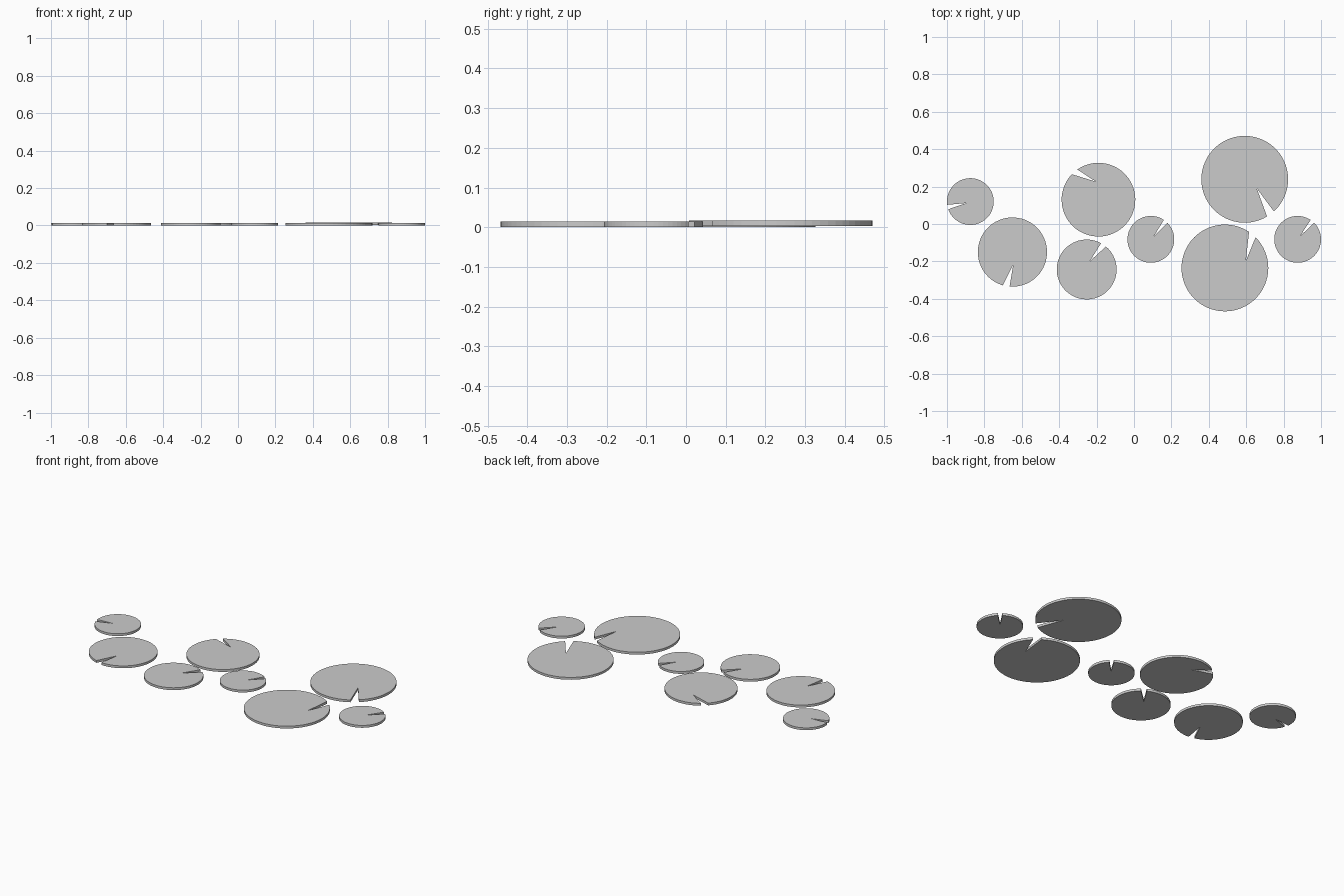
import bpy, bmesh
from math import cos, sin, radians

if "Cube" in bpy.data.objects:
    bpy.data.objects.remove(bpy.data.objects["Cube"])

THICK = 0.014
GAP = 11.25      # angular width of the notch at the rim, degrees
SEGS = 62        # rim segments outside the notch


def lily_pad(name, x, y, r, notch, apex, z=0.0):
    """Flat disc with a wedge notch; notch = start angle, apex = offset from centre."""
    bm = bmesh.new()
    start, sweep = notch + GAP, 360 - GAP
    pts = [(r * cos(radians(start + sweep * i / SEGS)),
            r * sin(radians(start + sweep * i / SEGS))) for i in range(SEGS + 1)]
    pts.append(apex)
    base = bm.faces.new([bm.verts.new((px, py, 0)) for px, py in pts])
    ext = bmesh.ops.extrude_face_region(bm, geom=[base], use_keep_orig=True)
    top = [v for v in ext["geom"] if isinstance(v, bmesh.types.BMVert)]
    bmesh.ops.translate(bm, verts=top, vec=(0, 0, THICK))
    bmesh.ops.recalc_face_normals(bm, faces=bm.faces)
    # Split the concave caps cleanly
    bmesh.ops.triangulate(bm, faces=[f for f in bm.faces if len(f.verts) > 4])
    me = bpy.data.meshes.new(name)
    bm.to_mesh(me)
    bm.free()
    ob = bpy.data.objects.new(name, me)
    ob.location = (x, y, z)
    bpy.context.collection.objects.link(ob)


# x, y, radius, notch start angle, notch apex offset, height
pads = [
    (-0.875, 0.12, 0.125, 188, (-0.021, -0.008), 0),
    (-0.65, -0.15, 0.185, 254, (0.005, -0.064), 0),
    (-0.19, 0.13, 0.197, 125, (-0.013, 0.096), 0),
    (-0.253, -0.243, 0.16, 50, (0.016, 0.043), 0),
    (0.09, -0.082, 0.125, 45, (0.016, 0.016), 0),
    (0.486, -0.235, 0.232, 45, (0.112, 0.037), 0),
    (0.592, 0.239, 0.232, -59, (0.064, -0.048), 0.003),
    (0.875, -0.082, 0.125, 45, (0.012, 0.016), 0),
]
for i, (x, y, r, notch, apex, z) in enumerate(pads, 1):
    lily_pad(f"lily_pad_{i}", x, y, r, notch, apex, z)
